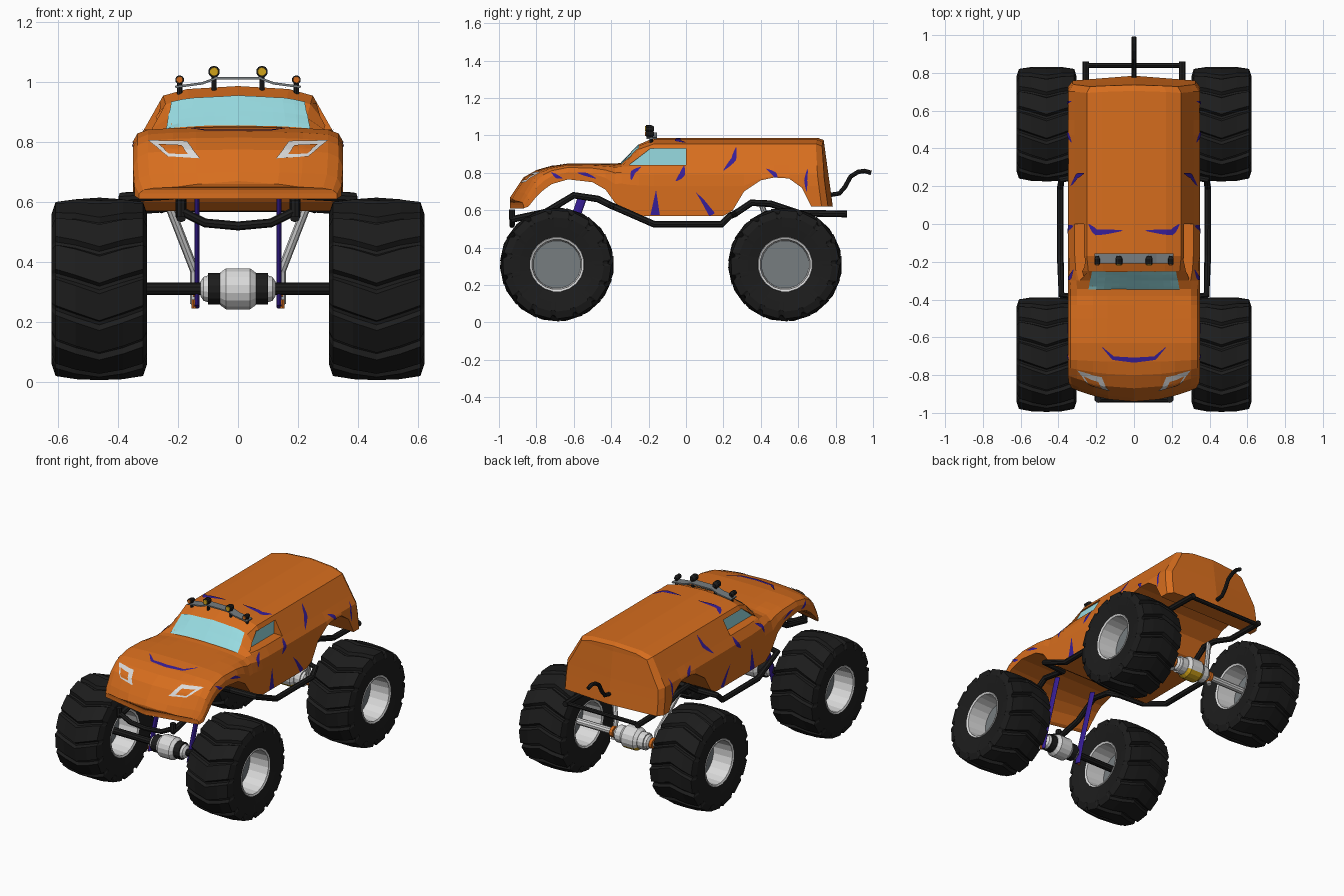
import bpy, bmesh, math
from mathutils import Vector
from mathutils.bvhtree import BVHTree

if "Cube" in bpy.data.objects:
    bpy.data.objects.remove(bpy.data.objects["Cube"])

def material(name, r, g, b):
    m = bpy.data.materials.new(name)
    m.diffuse_color = tuple((c / 255) ** 2.2 for c in (r, g, b)) + (1,)
    m.use_nodes = True
    m.node_tree.nodes["Principled BSDF"].inputs["Base Color"].default_value = m.diffuse_color
    return m

ORANGE = material("orange_paint", 214, 109, 35)
BLACK = material("black_rubber", 34, 34, 34)
GLASS = material("pale_blue_glass", 150, 218, 224)
LIGHT = material("light_grey_metal", 216, 216, 216)
GREY = material("mid_grey_metal", 118, 124, 127)
PURPLE = material("purple_paint", 58, 35, 150)
YELLOW = material("yellow_lamp", 208, 162, 32)

def make(name, verts, faces, mat):
    me = bpy.data.meshes.new(name)
    me.from_pydata([tuple(v) for v in verts], [], faces)
    bm = bmesh.new()
    bm.from_mesh(me)
    bmesh.ops.recalc_face_normals(bm, faces=bm.faces)
    bm.to_mesh(me)
    bm.free()
    me.materials.append(mat)
    ob = bpy.data.objects.new(name, me)
    bpy.context.collection.objects.link(ob)
    return ob

def lathe(name, prof, mat, loc, segs=16, caps=True, along_y=False):
    """Revolve (offset, radius) points round the x axis (or y axis)."""
    vs, fs = [], []
    for o, r in prof:
        for k in range(segs):
            a = 2 * math.pi * (k + .5) / segs
            c, s = r * math.cos(a), r * math.sin(a)
            vs.append(Vector(loc) + Vector((c, o, s) if along_y else (o, c, s)))
    for j in range(len(prof) - 1):
        for k in range(segs):
            n = (k + 1) % segs
            fs.append((j*segs + k, j*segs + n, (j+1)*segs + n, (j+1)*segs + k))
    if caps:
        fs += [tuple(range(segs)), tuple(range(len(vs) - segs, len(vs)))]
    return make(name, vs, fs, mat)

def evaluated_mesh(ob):
    bpy.context.view_layer.update()
    return bpy.data.meshes.new_from_object(ob.evaluated_get(bpy.context.evaluated_depsgraph_get()))

def tube(name, path, r, mat):
    cu = bpy.data.curves.new(name + "_path", 'CURVE')
    cu.dimensions = '3D'
    cu.bevel_depth, cu.bevel_resolution, cu.use_fill_caps = r, 2, True
    sp = cu.splines.new('POLY')
    sp.points.add(len(path) - 1)
    for p, q in zip(sp.points, path):
        p.co = (*q, 1)
    tmp = bpy.data.objects.new(name + "_tmp", cu)
    bpy.context.collection.objects.link(tmp)
    me = evaluated_mesh(tmp)
    bpy.data.objects.remove(tmp)
    me.materials.clear()
    me.materials.append(mat)
    me.polygons.foreach_set("use_smooth", [False] * len(me.polygons))
    ob = bpy.data.objects.new(name, me)
    bpy.context.collection.objects.link(ob)
    return ob

# Body: cross-sections lofted along y, blending from hood to cabin
HOOD = [(1, None), (1, .11), (.96, .05), (.86, .02), (.62, .008), (.4, .003), (0, 0)]
CABIN = [(.35, None), (.35, .73), (.345, .79), (.315, .84), (.25, .955), (.17, .977), (0, .987)]
STATIONS = [  # y, half width, underside, hood height, cabin blend
    (-.94, .33, .61, .65, 0), (-.92, .345, .62, .70, 0), (-.87, .35, .67, .775, 0),
    (-.80, .35, .71, .815, 0), (-.73, .35, .74, .835, 0), (-.63, .35, .765, .85, 0),
    (-.50, .35, .75, .85, 0), (-.43, .35, .71, .85, 0), (-.38, .35, .64, .85, 0),
    (-.345, .35, .60, .853, 0), (-.30, .35, .57, .85, .36), (-.25, .35, .57, .85, .75),
    (-.17, .35, .57, .85, 1), (.20, .35, .57, .85, 1), (.25, .35, .60, .85, 1),
    (.31, .35, .70, .85, 1), (.40, .35, .76, .85, 1), (.47, .35, .775, .85, 1),
    (.55, .35, .77, .85, 1), (.62, .35, .72, .85, 1), (.67, .35, .62, .85, 1),
    (.705, .35, .62, .85, 1), (.735, .325, .62, .838, 1)]

def skew(x, y, z):
    """Bow the nose and tail and lean the tailgate."""
    out = y + .08 * min(1, max(0, (-.7 - y) / .2)) * (x / .35) ** 2
    if y > .69:
        out += .05 * (.985 - z) / .365 - .03 * (x / .35) ** 2
    return (x, out, z)

def section(y, w, zb, zt, t):
    f = min(1, (zt - zb) / .2)
    half = [(0, zb)]
    for i, ((hx, hz), (cx, cz)) in enumerate(zip(HOOD, CABIN)):
        z = zb
        if hz is not None:
            z = max((zt - hz * f) * (1 - t) + (cz + zt - .85) * t, zb + .01 * i)
        half.append((hx * w * (1 - t) + cx * w / .35 * t, z))
    ring = half + [(-x, z) for x, z in half[-2:0:-1]]
    return [skew(x, y, z) for x, z in ring]

verts, faces, N = [], [], 14
for st in STATIONS:
    verts += section(*st)
for j in range(len(STATIONS) - 1):
    for k in range(N):
        n = (k + 1) % N
        faces.append((j*N + k, j*N + n, (j+1)*N + n, (j+1)*N + k))
for base, y in ((0, STATIONS[0][0]), ((len(STATIONS) - 1) * N, STATIONS[-1][0])):
    mid = {1: base, 7: base + 7}
    for i in range(2, 7):
        mid[i] = len(verts)
        verts.append(skew(0, y, verts[base + i][2]))
    for i in range(1, 7):
        for row in ((base + i, base + i + 1), (base + N - i, base + N - i - 1)):
            faces.append(tuple(dict.fromkeys((mid[i], row[0], row[1], mid[i + 1]))))
body = make("body_shell", verts, faces, ORANGE)
bm = bmesh.new()
bm.from_mesh(body.data)
tree = BVHTree.FromBMesh(bm)
bm.free()

# Recessed side windows: cut pockets with upright glass at the back
WINDOW = [(-.305, .842), (0, .842), (0, .93), (-.19, .93)]
for s in (1, -1):
    cutter = make("window_cutter", [(s * x, y, z) for x in (.25, .45) for y, z in WINDOW],
                  [(0, 1, 2, 3), (4, 5, 6, 7)] + [(i, (i+1) % 4, (i+1) % 4 + 4, i + 4) for i in range(4)], ORANGE)
    cutter.hide_render = True
    cut = body.modifiers.new("window", 'BOOLEAN')
    cut.operation, cut.object = 'DIFFERENCE', cutter
    body.data = evaluated_mesh(body)
    body.modifiers.clear()
    bpy.data.objects.remove(cutter)
    make("side_window", [(s * (.254 + d), y, z) for d in (0, -.006) for y, z in WINDOW],
         [(0, 1, 2, 3), (4, 5, 6, 7)] + [(i, (i+1) % 4, (i+1) % 4 + 4, i + 4) for i in range(4)], GLASS)

# Painted details: 2D grids projected on to the body
def project(p, axis, lift):
    a, b = p
    o, d = {'x': ((1, a, b), (-1, 0, 0)), 'y': ((a, -2, b), (0, 1, 0)),
            'z': ((a, b, 2), (0, 0, -1))}[axis]
    hit = tree.ray_cast(Vector(o), Vector(d))
    if hit[0] is None:
        hit = tree.find_nearest(Vector((.35, a, b)) if axis == 'x' else Vector(o))
    n = hit[1] if hit[1].dot(Vector(d)) < 0 else -hit[1]
    return hit[0] + n * lift

def decal(name, rows, axis, mat, lift=.004, mirror=True):
    nc = len(rows[0])
    vs = [project(p, axis, lift) for row in rows for p in row]
    fs = [(i*nc + j, i*nc + j + 1, (i+1)*nc + j + 1, (i+1)*nc + j)
          for i in range(len(rows) - 1) for j in range(nc - 1)]
    for side in ((1, -1) if mirror else (1,)):
        make(name, [(v.x * side, v.y, v.z) for v in vs], fs, mat)

def patch(a, b, c, d, n=8, m=6):
    a, b, c, d = map(Vector, (a, b, c, d))
    return [[a.lerp(b, i / n).lerp(d.lerp(c, i / n), j / m) for i in range(n + 1)]
            for j in range(m + 1)]

def stripe(path, width, wide_end=False):
    pts = [Vector(p) for p in path]
    fine = [p.lerp(q, k / 5) for p, q in zip(pts, pts[1:]) for k in range(5)] + [pts[-1]]
    rows = []
    for i, p in enumerate(fine):
        t = (fine[min(i + 1, len(fine) - 1)] - fine[max(i - 1, 0)]).normalized()
        s = i / (len(fine) - 1)
        h = width / 2 * (s if wide_end else math.sin(math.pi * (.03 + .94 * s)))
        rows.append([p + Vector((-t.y, t.x)) * h * k for k in (-1, 0, 1)])
    return rows

decal("windshield", patch((-.24, -.345), (.24, -.345), (.222, -.25), (-.222, -.25), 12), 'z', GLASS, mirror=False)
decal("headlight_frame", patch((.127, .743), (.233, .75), (.30, .803), (.17, .80)), 'y', LIGHT, .005)
decal("headlight_inset", patch((.165, .755), (.228, .757), (.265, .787), (.188, .783)), 'y', ORANGE, .009)
for path, w, end in [
        ([(-.24, .83), (-.285, .80), (-.293, .76)], .022, False),
        ([(-.16, .71), (-.165, .575)], .05, True),
        ([(-.01, .835), (-.02, .79), (-.055, .755)], .028, False),
        ([(.05, .70), (.09, .65), (.14, .575)], .035, True),
        ([(.268, .935), (.255, .87), (.20, .81)], .026, False),
        ([(.43, .82), (.475, .79), (.49, .745)], .022, False),
        ([(.65, .82), (.64, .76), (.645, .70)], .016, False),
        ([(-.58, .80), (-.53, .79), (-.48, .77)], .016, False),
        ([(-.72, .80), (-.69, .78), (-.66, .77)], .018, False)]:
    decal("side_stripe", stripe(path, w, end), 'x', PURPLE)
decal("roof_stripe", stripe([(.24, .0), (.2, -.045), (.06, -.035)], .03), 'z', PURPLE)
decal("hood_stripe", stripe([(-.17, -.65), (-.11, -.71), (0, -.72), (.11, -.71), (.17, -.65)], .025),
      'z', PURPLE, mirror=False)

# Wheels: chevron-lugged tyre, open rim, centre disc
HALF = .159
PROFILE = [(.90, .145, .145), (.96, .20, .20), (1, .245, .252), (.92, .272, .291),
           (.5, .285, .302), (0, .288, .305)]  # width fraction, groove and lug radius
PROFILE = PROFILE + [(-u, a, b) for u, a, b in PROFILE[-2::-1]]
LUGS = 15

def wheel(name, cx, cy):
    vs, fs, cols = [], [], LUGS * 4
    for u, lo, hi in PROFILE:
        for k in range(cols):
            frac, high = ((0, 0), (.10, 0), (.20, 1), (.92, 1))[k % 4]
            a = 2 * math.pi * (k // 4 + frac) / LUGS + .18 * (1 - abs(u))
            r = hi if high else lo
            vs.append((cx + u * HALF, cy + r * math.cos(a), .31 + r * math.sin(a)))
    for j in range(len(PROFILE) - 1):
        for k in range(cols):
            n = (k + 1) % cols
            fs.append((j*cols + k, j*cols + n, (j+1)*cols + n, (j+1)*cols + k))
    make(name + "_tire", vs, fs, BLACK)
    rim = [(.89, .148), (.93, .145), (.90, .134), (.1, .128)]
    rim = [(u * HALF, r) for u, r in rim]
    lathe(name + "_rim", rim + [(-u, r) for u, r in rim[::-1]], LIGHT, (cx, cy, .31), 20, False)
    lathe(name + "_disc", [(-.015, .13), (.015, .13)], GREY, (cx, cy, .31), 20)

for s, side in ((1, "right"), (-1, "left")):
    wheel("front_" + side, s * .463, -.69)
    wheel("rear_" + side, s * .463, .53)

# Axles and differentials
for name, y, shaft, collar in (("front", -.69, BLACK, BLACK), ("rear", .53, LIGHT, LIGHT)):
    c = (0, y, .31)
    lathe(name + "_axle", [(-.46, .021), (.46, .021)], shaft, c, 10)
    diff = lathe(name + "_differential", [(-.06, .055), (-.04, .07), (.04, .07), (.06, .055)], LIGHT, c, 16)
    if name == "rear":
        diff.data.materials.append(YELLOW)
        for p in diff.data.polygons:
            p.material_index = int(p.normal.z < -.45)
    for s in (1, -1):
        lathe(name + "_collar", [(s * .06, .053), (s * .1, .053)], collar, c, 14)
        lathe(name + "_axle_end", [(s * .1, .045), (s * .115, .04), (s * .125, .025)], LIGHT, c, 14)
        if name == "rear":
            lathe("rear_shock_ring", [(s * .13, .034), (s * .15, .034)], ORANGE, c, 12)

for s in (1, -1):
    # Flat front shocks and round rear struts
    shock = tube("front_shock", [(s*.137, -.55, .68), (s*.137, -.66, .36), (s*.137, -.69, .25)], .024, PURPLE)
    for v in shock.data.vertices:
        v.co.x = s * .137 + (v.co.x - s * .137) * .36
    tube("front_shock_foot", [(s*.148, -.69, .275), (s*.148, -.69, .245)], .008, ORANGE)
    tube("rear_strut", [(s*.25, .40, .64), (s*.145, .50, .37), (s*.145, .53, .26)], .015, LIGHT)
    # Tubular chassis rail
    tube("chassis_rail", [(s*x, y, z) for x, y, z in (
        (.19, -.935, .55), (.19, -.75, .59), (.19, -.60, .68), (.19, -.47, .66), (.22, -.40, .625),
        (.385, -.375, .615), (.39, -.17, .525), (.39, .19, .525), (.385, .235, .57), (.26, .26, .58),
        (.255, .35, .64), (.255, .45, .635), (.255, .60, .585), (.255, .86, .58))], .018, BLACK)
    tube("front_bumper_post", [(s*.19, -.93, .605), (s*.19, -.93, .55)], .017, BLACK)
tube("rear_cross_bar", [(-.255, .84, .58), (.255, .84, .58)], .013, BLACK)
tube("front_bumper", [(-.19, -.93, .57), (-.11, -.93, .53), (0, -.93, .52), (.11, -.93, .53), (.19, -.93, .57)],
     .015, BLACK)

# Curved tail at the back
tube("tail", [(0, .76, .68), (0, .82, .69), (0, .85, .725), (0, .88, .78), (0, .92, .805),
              (0, .955, .81), (0, .99, .80)], .012, BLACK)

# Roof light bar and lamps
bar = [(-.21, .988), (-.12, 1.0), (-.075, 1.017), (.075, 1.017), (.12, 1.0), (.21, .988)]
strip = make("roof_light_bar", [(x, y, z) for x, z in bar for y in (-.21, -.155)],
             [(2*i, 2*i + 1, 2*i + 3, 2*i + 2) for i in range(5)], GREY)
strip.modifiers.new("thickness", 'SOLIDIFY').thickness = .008
for x, z, r, lens in ((.08, 1.035, .02, YELLOW), (.195, 1.008, .015, ORANGE)):
    for s in (1, -1):
        lathe("roof_lamp", [(-.02, r), (.01, r), (.025, r * .6)], BLACK, (s*x, -.195, z), 10, along_y=True)
        lathe("roof_lamp_lens", [(-.024, r * .7), (-.02, r * .75)], lens, (s*x, -.195, z), 10, along_y=True)
        tube("roof_lamp_post", [(s*x, -.185, .955), (s*x, -.185, z)], .009, BLACK)
